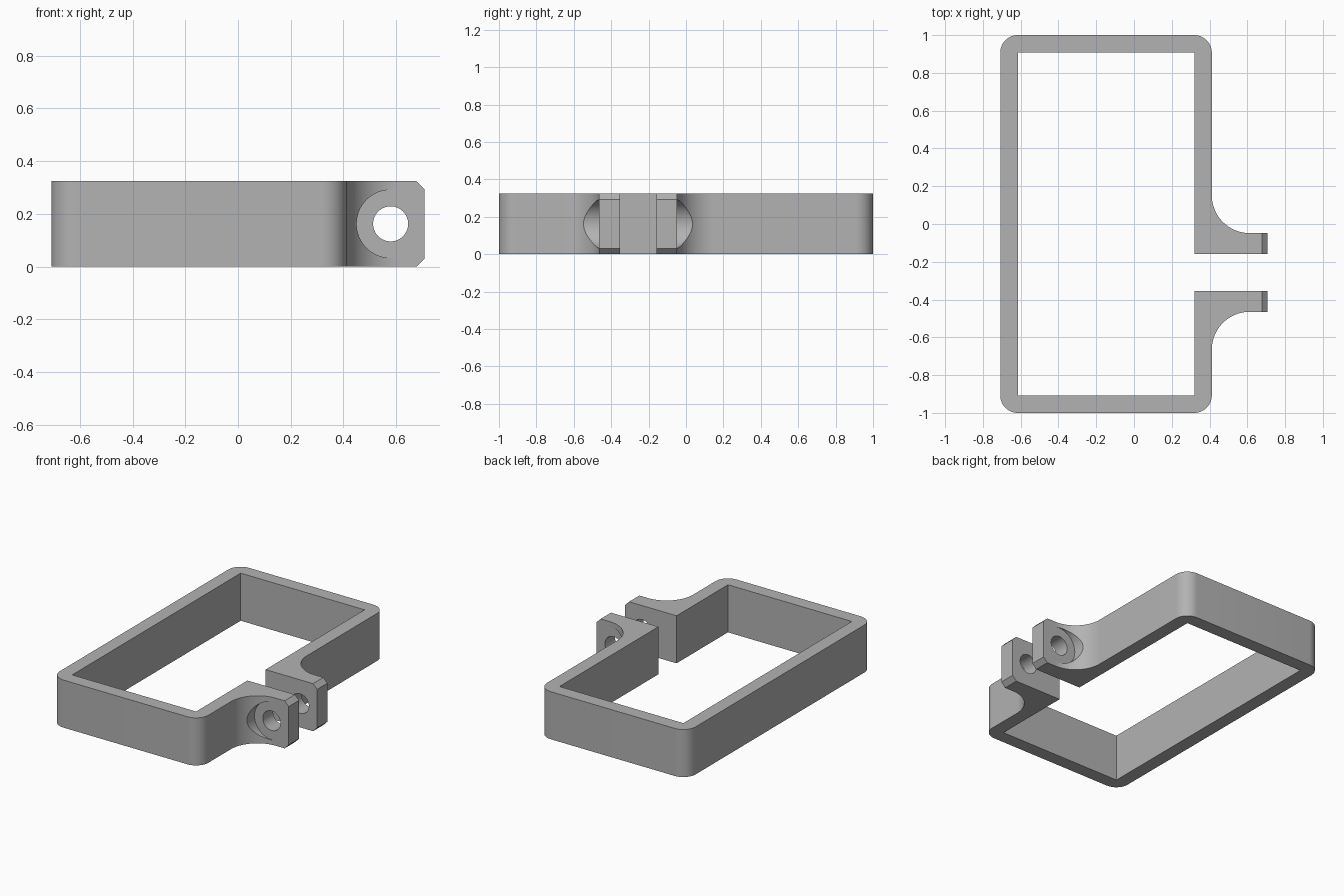
import bpy, bmesh, math
from mathutils import Matrix, Vector

cube = bpy.data.objects.get("Cube")
if cube:
    bpy.data.objects.remove(cube, do_unlink=True)

H = 0.324                      # band height
LEFT, RIGHT, WALL = -0.708, 0.412, 0.093
EAR_X, FILLET = 0.708, 0.2
GAP_Y = -0.2565                # middle of the clamp gap
GAP, EAR = 0.0975, 0.2085      # half gap, and distance to the ear's outer face
BOLT_X, BOLT_R, SEAT_R = 0.579, 0.0665, 0.129

grey = bpy.data.materials.new("grey")
grey.use_nodes = True
colour = (0.45, 0.45, 0.45, 1)
grey.diffuse_color = colour
grey.node_tree.nodes["Principled BSDF"].inputs["Base Color"].default_value = colour


def arc(cx, cy, r, start, end, steps):
    angles = [math.radians(start + (end - start) * i / steps) for i in range(steps + 1)]
    return [(cx + r * math.cos(a), cy + r * math.sin(a)) for a in angles]


def cylinder(name, radius, y0, y1):
    """Cutter along y through the bolt axis."""
    bm = bmesh.new()
    place = Matrix.Translation((BOLT_X, (y0 + y1) / 2, H / 2)) @ Matrix.Rotation(math.pi / 2, 4, "X")
    bmesh.ops.create_cone(bm, cap_ends=True, segments=64, radius1=radius, radius2=radius,
                          depth=y1 - y0, matrix=place)
    mesh = bpy.data.meshes.new(name)
    bm.to_mesh(mesh)
    bm.free()
    ob = bpy.data.objects.new(name, mesh)
    bpy.context.collection.objects.link(ob)
    ob.hide_render = True
    return ob


# Open band outline: outside anticlockwise from the upper ear, then back inside
xi, xo, yi = RIGHT - WALL, LEFT + WALL, 1 - WALL
outline = [(EAR_X, GAP_Y + GAP), (EAR_X, GAP_Y + EAR)]
outline += arc(RIGHT + FILLET, GAP_Y + EAR + FILLET, FILLET, 270, 180, 24)
outline += arc(xi, yi, WALL, 0, 90, 12)
outline += arc(xo, yi, WALL, 90, 180, 12)
outline += arc(xo, -yi, WALL, 180, 270, 12)
outline += arc(xi, -yi, WALL, 270, 360, 12)
outline += arc(RIGHT + FILLET, GAP_Y - EAR - FILLET, FILLET, 180, 90, 24)
outline += [(EAR_X, GAP_Y - EAR), (EAR_X, GAP_Y - GAP), (xi, GAP_Y - GAP),
            (xi, -yi), (xo, -yi), (xo, yi), (xi, yi), (xi, GAP_Y + GAP)]

bm = bmesh.new()
base = bm.faces.new([bm.verts.new((x, y, 0)) for x, y in outline])
top = bmesh.ops.extrude_face_region(bm, geom=[base])["geom"]
bmesh.ops.translate(bm, vec=Vector((0, 0, H)),
                    verts=[v for v in top if isinstance(v, bmesh.types.BMVert)])
bmesh.ops.recalc_face_normals(bm, faces=bm.faces)

# Chamfer the upper and lower tips of the ears
tips = [e for e in bm.edges
        if all(v.co.x > EAR_X - 0.001 for v in e.verts)
        and abs(e.verts[0].co.z - e.verts[1].co.z) < 0.001]
bmesh.ops.bevel(bm, geom=tips, offset=0.031, segments=1, affect="EDGES")
mesh = bpy.data.meshes.new("clamp_band")
bm.to_mesh(mesh)
bm.free()
mesh.materials.append(grey)
band = bpy.data.objects.new("clamp_band", mesh)
bpy.context.collection.objects.link(band)
bpy.context.view_layer.objects.active = band
band.select_set(True)

# Bolt hole through both ears, and a round bolt seat cut into each fillet
cutters = [cylinder("bolt_hole_cutter", BOLT_R, GAP_Y - 0.5, GAP_Y + 0.5),
           cylinder("back_seat_cutter", SEAT_R, GAP_Y + EAR, GAP_Y + EAR + 0.25),
           cylinder("front_seat_cutter", SEAT_R, GAP_Y - EAR - 0.25, GAP_Y - EAR)]
for cutter in cutters:
    mod = band.modifiers.new(cutter.name, "BOOLEAN")
    mod.operation, mod.solver, mod.object = "DIFFERENCE", "EXACT", cutter
    bpy.ops.object.modifier_apply(modifier=mod.name)
    bpy.data.objects.remove(cutter, do_unlink=True)

bpy.ops.object.shade_smooth_by_angle(angle=math.radians(30))
